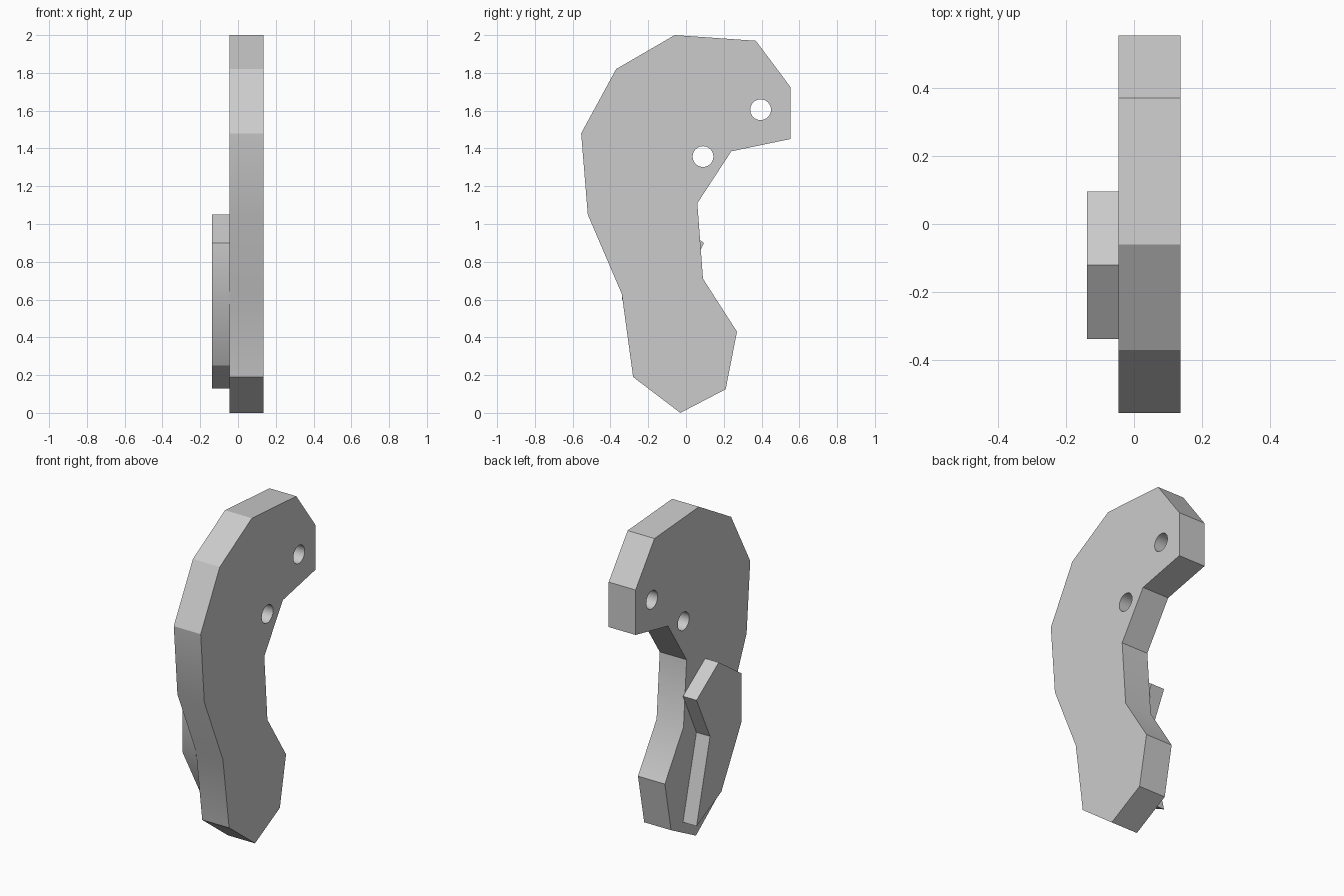
import bpy
import bmesh
import math

cube = bpy.data.objects.get("Cube")
if cube:
    bpy.data.objects.remove(cube, do_unlink=True)

grey = bpy.data.materials.new("plain_grey")
grey.use_nodes = True
grey.diffuse_color = (0.6, 0.6, 0.6, 1)
grey.node_tree.nodes["Principled BSDF"].inputs["Base Color"].default_value = (0.6, 0.6, 0.6, 1)


def slab(name, outline, x0, x1):
    """Extrude a (y, z) outline from x0 to x1."""
    bm = bmesh.new()
    face = bm.faces.new([bm.verts.new((x0, y, z)) for y, z in outline])
    new = bmesh.ops.extrude_face_region(bm, geom=[face])["geom"]
    bmesh.ops.translate(bm, vec=(x1 - x0, 0, 0),
                        verts=[v for v in new if isinstance(v, bmesh.types.BMVert)])
    bmesh.ops.recalc_face_normals(bm, faces=bm.faces)
    mesh = bpy.data.meshes.new(name)
    bm.to_mesh(mesh)
    bm.free()
    mesh.materials.append(grey)
    obj = bpy.data.objects.new(name, mesh)
    bpy.context.collection.objects.link(obj)
    return obj


def select_only(obj):
    bpy.ops.object.select_all(action="DESELECT")
    obj.select_set(True)
    bpy.context.view_layer.objects.active = obj


def drill(obj, y, z, radius):
    """Cut a round hole straight through along x."""
    ring = [(y + radius * math.cos(i * math.tau / 32),
             z + radius * math.sin(i * math.tau / 32)) for i in range(32)]
    cutter = slab("hole_cutter", ring, -0.5, 0.5)
    cutter.hide_render = True
    mod = obj.modifiers.new("hole", "BOOLEAN")
    mod.operation = "DIFFERENCE"
    mod.solver = "EXACT"
    mod.object = cutter
    select_only(obj)
    bpy.ops.object.modifier_apply(modifier=mod.name)
    bpy.data.objects.remove(cutter, do_unlink=True)


# Curved main plate with two pin holes
main_plate = slab("main_plate", [
    (-0.03, 0), (0.21, 0.125), (0.27, 0.43), (0.09, 0.71), (0.06, 1.11),
    (0.24, 1.385), (0.553, 1.45), (0.553, 1.725), (0.37, 1.97), (-0.06, 2),
    (-0.37, 1.82), (-0.555, 1.48), (-0.52, 1.05), (-0.34, 0.63), (-0.28, 0.19)],
    -0.046, 0.136)
drill(main_plate, 0.395, 1.605, 0.055)
drill(main_plate, 0.09, 1.357, 0.055)

# Smaller notched plate on the right side
side_plate = slab("side_plate", [
    (0.095, 0.13), (-0.035, 0.63), (0.095, 0.9), (-0.12, 1.05),
    (-0.338, 0.9), (-0.338, 0.6), (-0.145, 0.25)],
    -0.138, -0.046)

for part in (main_plate, side_plate):
    select_only(part)
    bpy.ops.object.shade_smooth_by_angle(angle=math.radians(30))
